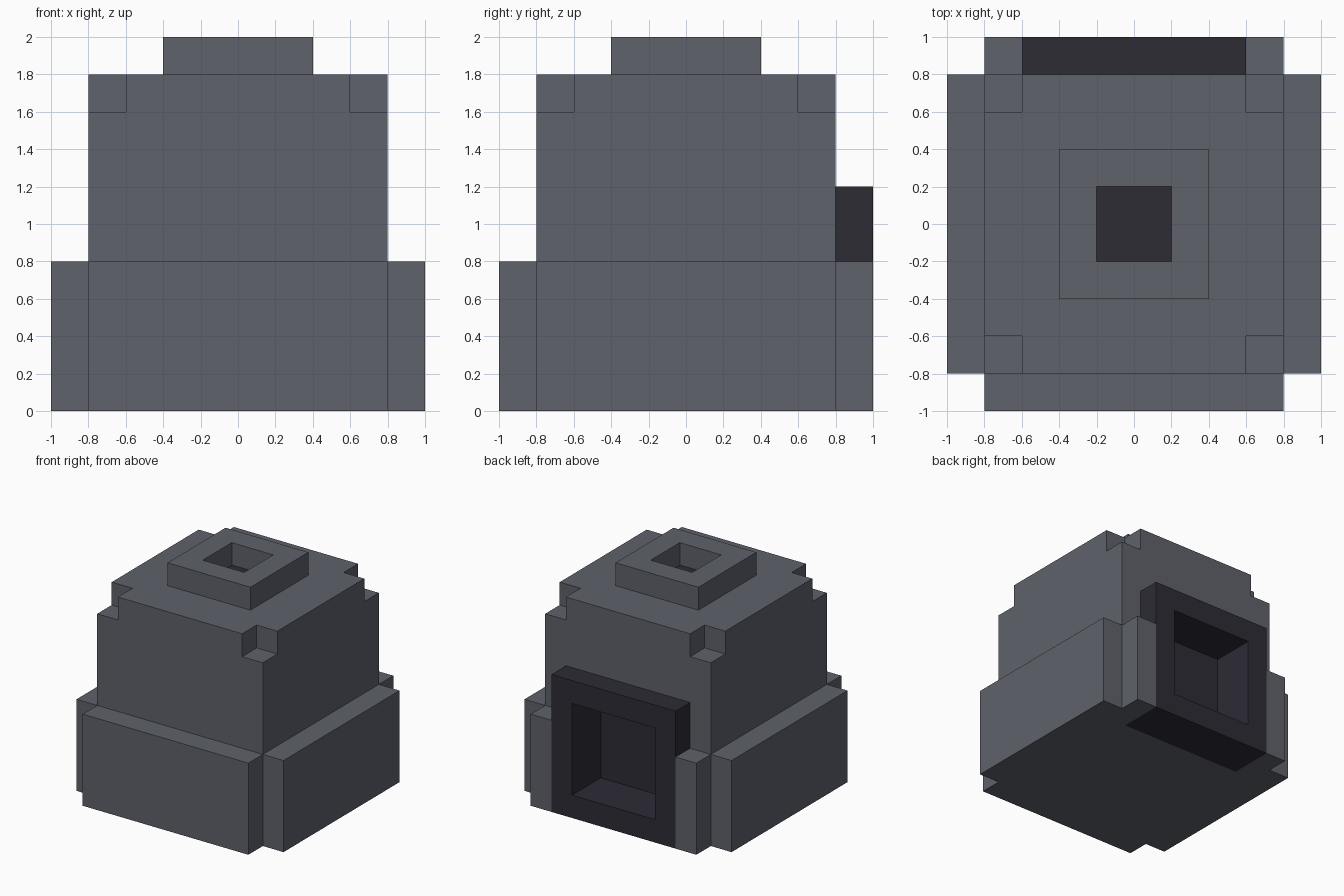
import bpy
import bmesh

if "Cube" in bpy.data.objects:
    bpy.data.objects.remove(bpy.data.objects["Cube"])


def material(name, color):
    m = bpy.data.materials.new(name)
    m.diffuse_color = (*color, 1)
    m.use_nodes = True
    m.node_tree.nodes["Principled BSDF"].inputs["Base Color"].default_value = m.diffuse_color
    return m


STONE = material("grey stone", (0.115, 0.122, 0.147))
SOOT = material("dark soot", (0.026, 0.025, 0.036))


def box(name, lo, hi, mat=None):
    """Axis-aligned box between two opposite corners."""
    bm = bmesh.new()
    bmesh.ops.create_cube(bm, size=1)
    for v in bm.verts:
        v.co = [l if c < 0 else h for c, l, h in zip(v.co, lo, hi)]
    mesh = bpy.data.meshes.new(name)
    bm.to_mesh(mesh)
    bm.free()
    ob = bpy.data.objects.new(name, mesh)
    bpy.context.collection.objects.link(ob)
    if mat:
        mesh.materials.append(mat)
    return ob


def cut(ob, lo, hi):
    """Remove a box-shaped volume from an object."""
    cutter = box("cutter", lo, hi)
    cutter.hide_render = True
    mod = ob.modifiers.new("cut", 'BOOLEAN')
    mod.operation = 'DIFFERENCE'
    mod.solver = 'EXACT'
    mod.object = cutter
    bpy.context.view_layer.objects.active = ob
    bpy.ops.object.modifier_apply(modifier=mod.name)
    bpy.data.objects.remove(cutter)


# Main body with notched upper corners and a recess for the hearth
body = box("body", (-0.8, -0.8, 0), (0.8, 0.8, 1.8), STONE)
for sx in (-1, 1):
    for sy in (-1, 1):
        xs, ys = sorted((sx * 0.6, sx * 0.9)), sorted((sy * 0.6, sy * 0.9))
        cut(body, (xs[0], ys[0], 1.6), (xs[1], ys[1], 1.9))
cut(body, (-0.6, 0.6, -0.1), (0.6, 0.9, 1.2))

# Thick lower slabs around the base
box("front_slab", (-0.8, -1, 0), (0.8, -0.8, 0.8), STONE)
box("left_slab", (-1, -0.8, 0), (-0.8, 0.8, 0.8), STONE)
box("right_slab", (0.8, -0.8, 0), (1, 0.8, 0.8), STONE)
box("back_left_slab", (-0.8, 0.8, 0), (-0.6, 1, 0.8), STONE)
box("back_right_slab", (0.6, 0.8, 0), (0.8, 1, 0.8), STONE)

# Dark hearth frame with its opening
hearth = box("hearth", (-0.6, 0.6, 0), (0.6, 1, 1.2), SOOT)
cut(hearth, (-0.4, 0.605, 0.2), (0.4, 1.1, 1.0))

# Chimney rim with a dark flue floor
chimney = box("chimney", (-0.4, -0.4, 1.8), (0.4, 0.4, 2), STONE)
cut(chimney, (-0.2, -0.2, 1.7), (0.2, 0.2, 2.1))
box("flue_floor", (-0.2, -0.2, 1.8), (0.2, 0.2, 1.805), SOOT)
